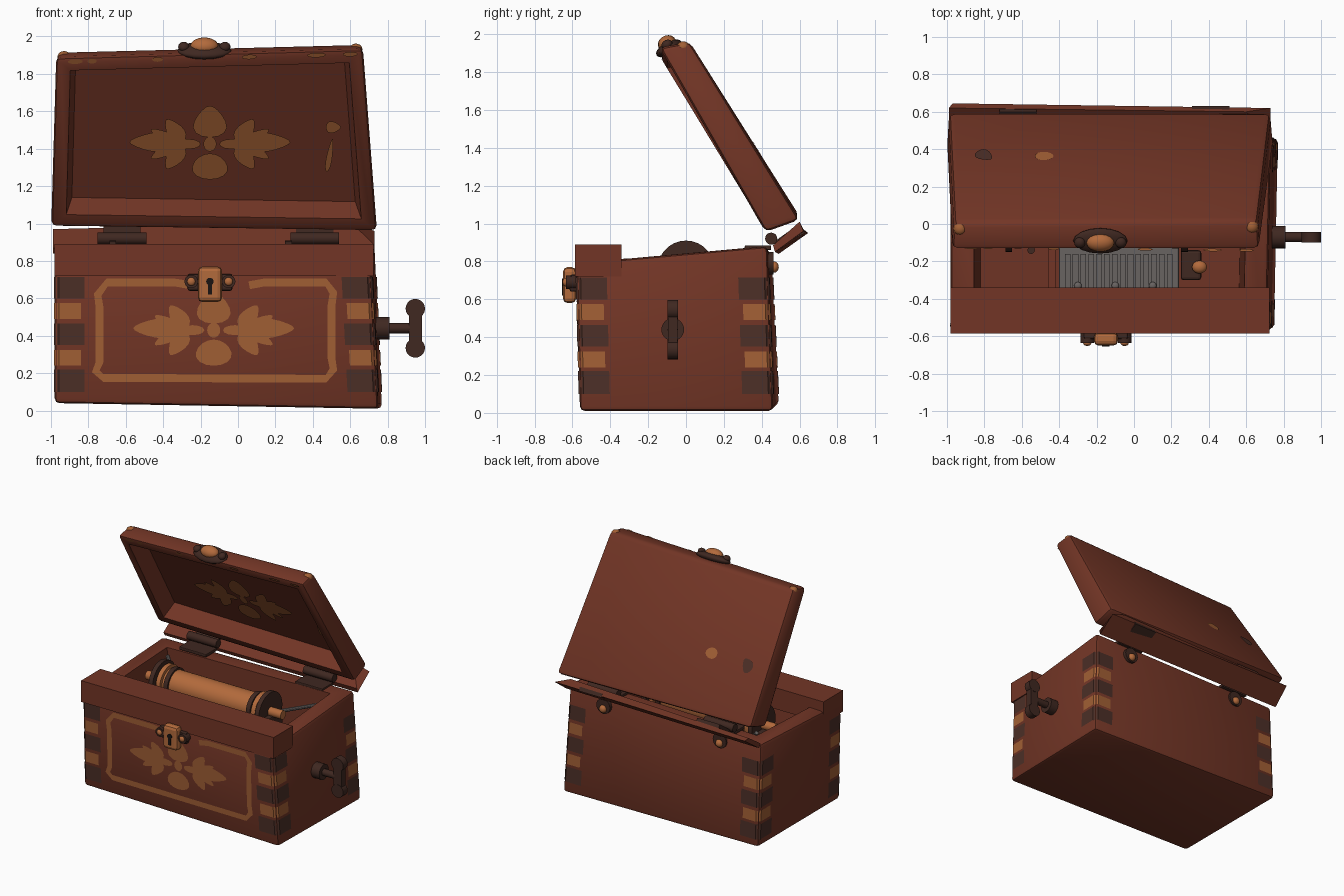
import bpy, bmesh, math
from mathutils import Vector as V, Matrix

if "Cube" in bpy.data.objects:
    bpy.data.objects.remove(bpy.data.objects["Cube"])


def material(name, *rgb):
    m = bpy.data.materials.new(name)
    m.use_nodes = True
    m.diffuse_color = (*rgb, 1)
    m.node_tree.nodes["Principled BSDF"].inputs["Base Color"].default_value = (*rgb, 1)
    return m


WOOD = material("red_brown_wood", .17, .036, .019)
PAINT = material("copper_paint", .36, .115, .035)
BAND = material("dark_band", .072, .028, .02)
COPPER = material("copper_metal", .45, .145, .045)
IRON = material("dark_iron", .05, .021, .015)
STEEL = material("grey_steel", .14, .125, .12)
BLACK = material("black_hole", .01, .007, .006)


def smooth(ob):
    bpy.ops.object.select_all(action="DESELECT")
    ob.select_set(True)
    bpy.context.view_layer.objects.active = ob
    bpy.ops.object.shade_smooth_by_angle(angle=math.radians(35))
    return ob


def finish(name, bm, mat):
    me = bpy.data.meshes.new(name)
    bm.to_mesh(me)
    bm.free()
    me.materials.append(mat)
    ob = bpy.data.objects.new(name, me)
    bpy.context.collection.objects.link(ob)
    return ob


def hexa(name, base, rim, mat, bevel=0.0, wall=0.0, depth=0.0):
    """Six-sided block between two quads, optionally hollowed from the rim side."""
    bm = bmesh.new()
    b, r = ([bm.verts.new(p) for p in q] for q in (base, rim))
    bm.faces.new(b)
    top = bm.faces.new(r)
    for i in range(4):
        j = (i + 1) % 4
        bm.faces.new((b[i], b[j], r[j], r[i]))
    bmesh.ops.recalc_face_normals(bm, faces=bm.faces)
    top.normal_update()
    n = top.normal.copy()
    if bevel:
        bmesh.ops.bevel(bm, geom=bm.edges[:], offset=bevel, segments=2, profile=.5, affect="EDGES")
        bm.normal_update()
    f = max(bm.faces, key=lambda g: g.calc_area() if g.normal.dot(n) > .8 else 0)
    if wall:
        bmesh.ops.inset_individual(bm, faces=[f], thickness=wall, use_even_offset=True)
        bmesh.ops.inset_individual(bm, faces=[f], thickness=.03, depth=-depth, use_even_offset=True)
        f.normal_update()
    plane = (f.calc_center_median(), f.normal.copy())
    return finish(name, bm, mat), plane


def box(name, lo, hi, mat, bevel=0.0):
    q = [[V((x, y, z)) for x, y in ((lo[0], lo[1]), (hi[0], lo[1]), (hi[0], hi[1]), (lo[0], hi[1]))]
         for z in (lo[2], hi[2])]
    return hexa(name, *q, mat, bevel)[0]


def rod(name, p, q, r, mat, sides=20):
    p, q = V(p), V(q)
    bpy.ops.mesh.primitive_cylinder_add(vertices=sides, radius=r, depth=(q - p).length, location=(p + q) / 2)
    ob = bpy.context.object
    ob.rotation_euler = (q - p).to_track_quat("Z", "Y").to_euler()
    ob.name = name
    ob.data.materials.append(mat)
    return smooth(ob)


def ball(name, loc, size, mat, tilt=0.0):
    bpy.ops.mesh.primitive_uv_sphere_add(segments=16, ring_count=10, location=loc, rotation=(tilt, 0, 0))
    ob = bpy.context.object
    ob.name, ob.scale = name, size
    ob.data.materials.append(mat)
    return smooth(ob)


def decal(name, polys, plane, mat, lift=.006):
    """Thin painted shapes given in x and z, laid on a plane that faces front or back."""
    co, n = plane
    bm = bmesh.new()
    for poly in polys:
        pts = [V((x, co.y - (n.x * (x - co.x) + n.z * (z - co.z)) / n.y, z)) + n * lift for x, z in poly]
        f = bm.faces.new([bm.verts.new(p) for p in pts])
        f.normal_update()
        if f.normal.dot(n) < 0:
            f.normal_flip()
    return finish(name, bm, mat)


def petal(cx, cz, angle, length, width, power=.8):
    a, out = math.radians(angle), []
    for k in range(16):
        t = 2 * math.pi * k / 16
        u, w = math.cos(t) * length / 2, math.sin(t) * width / 2 * (1 - power * math.cos(t) * .5)
        out.append((cx + u * math.cos(a) - w * math.sin(a), cz + u * math.sin(a) + w * math.cos(a)))
    return out


def flower(cx, cz):
    shapes = [petal(cx, cz, 0, .07, .08, 0), petal(cx, cz + .12, 90, .17, .17),
              petal(cx, cz - .12, 90, .14, .19, .3)]
    for s in (1, -1):
        for dx, dz, ang, l, w in ((.31, .01, 0, .24, .1), (.15, .0, 0, .2, .05), (.19, .07, 55, .15, .09),
                                  (.19, -.07, -55, .15, .09), (.25, .04, 30, .15, .06), (.25, -.04, -30, .15, .06)):
            shapes.append(petal(cx + s * dx, cz + dz, ang if s > 0 else 180 - ang, l, w))
    return shapes


def ribbon(path, width):
    pts, side = [V(p) for p in path], []
    for i, p in enumerate(pts):
        d = (pts[min(i + 1, len(pts) - 1)] - pts[max(i - 1, 0)]).normalized()
        side.append((p + V((-d.y, d.x)) * width / 2, p - V((-d.y, d.x)) * width / 2))
    return [(a[0], b[0], b[1], a[1]) for a, b in zip(side, side[1:])]


def plane_of(quad):
    n = (quad[2] - quad[0]).cross(quad[3] - quad[1]).normalized()
    return sum(quad, V((0, 0, 0))) / 4, n


# Chest body, slightly skewed, with an open top
low = [V(p) for p in ((-.98, -.55, .04), (.75, -.56, .01), (.77, .46, .01), (-.98, .49, .04))]
high = [V(p) for p in ((-.98, -.57, .8), (.71, -.58, .79), (.73, .43, .88), (-.98, .45, .85))]
smooth(hexa("chest_body", low, high, WOOD, .025, .1, .5)[0])
box("front_rail", (-.98, -.585, .72), (.725, -.34, .89), WOOD)

# Corner bands wrapped around the four upright edges
def edge_at(i, z):
    a, b = low[i % 4], high[i % 4]
    return a.lerp(b, (z - a.z) / (b.z - a.z))


for name, mat, reach, spans in (("dark_bands", BAND, .16, ((.1, .22), (.35, .465), (.6, .715))),
                                ("copper_bands", PAINT, .14, ((.24, .325), (.49, .575)))):
    bm = bmesh.new()
    for i in range(4):
        for z0, z1 in spans:
            rows = []
            for z in (z0, z1):
                c = edge_at(i, z)
                da, db = ((edge_at(i + k, z) - c).normalized() for k in (-1, 1))
                na, nb = -db * .005, -da * .005
                rows.append([bm.verts.new(p) for p in (c + da * reach + na, c + da * .022 + na,
                                                       c + db * .022 + nb, c + db * reach + nb)])
            for k in range(3):
                bm.faces.new((rows[0][k], rows[0][k + 1], rows[1][k + 1], rows[1][k]))
    finish(name, bm, mat)

# Painted front ornament and border
front = plane_of([low[0], low[1], high[1], high[0]])
decal("front_flower", flower(-.13, .43), front, PAINT)
decal("front_border", ribbon([(-.25, .67), (-.34, .685), (-.7, .685), (-.75, .62), (-.74, .55), (-.74, .26),
                              (-.76, .21), (-.72, .175), (.47, .17), (.51, .22), (.5, .28), (.5, .56),
                              (.51, .63), (.47, .685), (.14, .685), (.06, .67)], .042), front, PAINT)

# Raised hollow lid
back = [V(p) for p in ((-.99, .6, 1.04), (.73, .6, 1.02), (.66, .02, 1.96), (-.96, .01, 1.92))]
rim = [V(p) for p in ((-1, .41, .98), (.745, .42, .955), (.67, -.14, 1.93), (-.975, -.14, 1.885))]
lid, panel = hexa("lid", back, rim, WOOD, .03, .05, .13)
smooth(lid)
decal("lid_flower", flower(-.15, 1.43), panel, PAINT, .01)
decal("lid_worn_patch", [petal(.51, 1.52, 0, .08, .06), petal(.49, 1.37, 80, .18, .03)], panel, PAINT, .01)
rim_plane = plane_of([rim[3], rim[2], rim[1], rim[0]])
if rim_plane[1].y > 0:
    rim_plane = (rim_plane[0], -rim_plane[1])
decal("rim_wear", [petal(x, 1.865 + .027 * (x + 1), 2, w, .025, 0) for x, w in
                   ((-.87, .08), (-.78, .05), (-.43, .06), (.06, .08), (.42, .1), (.6, .08))], rim_plane, PAINT)
back_plane = plane_of(back)
if back_plane[1].y < 0:
    back_plane = (back_plane[0], -back_plane[1])
decal("lid_back_spot", [petal(-.48, 1.41, 0, .1, .07, .2)], back_plane, PAINT, .012)
decal("lid_back_dent", [petal(-.8, 1.4, 40, .1, .08)], back_plane, BAND, .012)
for c, s in ((back[2], -1), (back[3], 1)):
    ball("lid_corner_cap", c + V((s * .03, -.035, -.028)), (.035, .035, .03), PAINT)

# Loose hinge rail behind the body
hexa("hinge_rail", [V(p) for p in ((-.99, .47, .87), (.73, .46, .885), (.73, .47, .85), (-.99, .49, .84))],
     [V(p) for p in ((-.99, .62, .97), (.6, .6, 1.01), (.73, .62, .96), (-.97, .645, .95))], WOOD)

# Hinges with straps and round studs
for x in (-.62, .41):
    box("hinge_leaf", (x - .12, .31, .86), (x + .12, .45, .885), IRON, .006)
    rod("hinge_barrel", (x - .13, .45, .92), (x + .13, .45, .92), .032, IRON)
    hexa("hinge_flap", [V((x + a, b, c)) for a, b, c in ((-.1, .46, .9), (.1, .46, .9), (.1, .48, .87), (-.1, .48, .87))],
         [V((x + a, b, c)) for a, b, c in ((-.1, .6, 1), (.1, .6, 1), (.1, .63, .95), (-.1, .63, .95))], IRON)
    rod("hinge_strap", (x, .43, .79), (x, .462, .79), .06, IRON)
    ball("hinge_stud", (x, .465, .77), (.03, .025, .03), COPPER)

# Front lock with keyhole
box("lock_plate", (-.27, -.615, .64), (-.03, -.57, .73), IRON, .012)
box("lock_escutcheon", (-.215, -.65, .58), (-.085, -.58, .77), COPPER, .025)
rod("keyhole_round", (-.15, -.64, .69), (-.15, -.654, .69), .02, BLACK)
box("keyhole_slot", (-.16, -.654, .62), (-.14, -.64, .69), BLACK)
for x in (-.25, -.05):
    rod("lock_stud_base", (x, -.58, .69), (x, -.635, .69), .036, IRON)
    ball("lock_stud", (x, -.637, .69), (.022, .015, .022), COPPER)

# Lid clasp
ball("clasp_base", (-.18, -.09, 1.925), (.145, .075, .035), IRON, .5)
ball("clasp_dome", (-.18, -.1, 1.95), (.075, .05, .043), COPPER, .5)
for x in (-.29, -.07):
    ball("clasp_stud", (x, -.1, 1.945), (.03, .03, .025), IRON, .5)

# Winding key on the side
rod("key_flange", (.73, -.07, .44), (.81, -.07, .44), .06, IRON, 24)
rod("key_shaft", (.75, -.07, .44), (.92, -.07, .44), .027, IRON)
box("key_bar", (.913, -.095, .33), (.983, -.045, .55), IRON)
for z in (.335, .545):
    rod("key_lobe", (.948, -.098, z), (.948, -.042, z), .052, IRON)

# Musical drum with end gears
y, z = 0, .76
rod("drum", (-.6, y, z), (.2, y, z), .105, COPPER, 32)
for x, r, mat in ((-.67, .15, IRON), (-.62, .13, COPPER), (-.56, .12, IRON), (.17, .12, IRON),
                  (.22, .13, COPPER), (.27, .15, IRON)):
    rod("drum_gear", (x - .018, y, z), (x + .018, y, z), r, mat, 28)
rod("drum_axle", (-.8, y, z), (.4, y, z), .035, COPPER)

# Movement plate, comb and supports inside the chest
box("movement_plate", (-.4, -.46, .4), (.24, .2, .46), STEEL, .01)
for i in range(14):
    box("comb_tooth", (-.37 + i * .042, -.42, .46), (-.34 + i * .042, -.16, .475), STEEL)
for x in (-.3, -.1, .1):
    ball("plate_screw", (x, -.33, .48), (.02, .02, .012), STEEL)
box("left_divider", (-.46, -.46, .33), (-.42, .3, .56), WOOD)
for x in (-.72, .3):
    box("drum_support", (x - .03, -.1, .33), (x + .03, .1, .74), IRON, .01)
box("governor", (.25, -.3, .35), (.36, -.14, .6), IRON, .015)
ball("governor_cap", (.35, -.23, .62), (.04, .035, .03), COPPER)
rod("left_rod", (-.8, .25, .82), (-.55, .12, .55), .014, STEEL, 10)
rod("right_rod", (.25, .12, .7), (.58, .26, .8), .014, STEEL, 10)
rod("left_peg", (-.55, -.14, .36), (-.55, -.14, .62), .02, IRON, 12)
